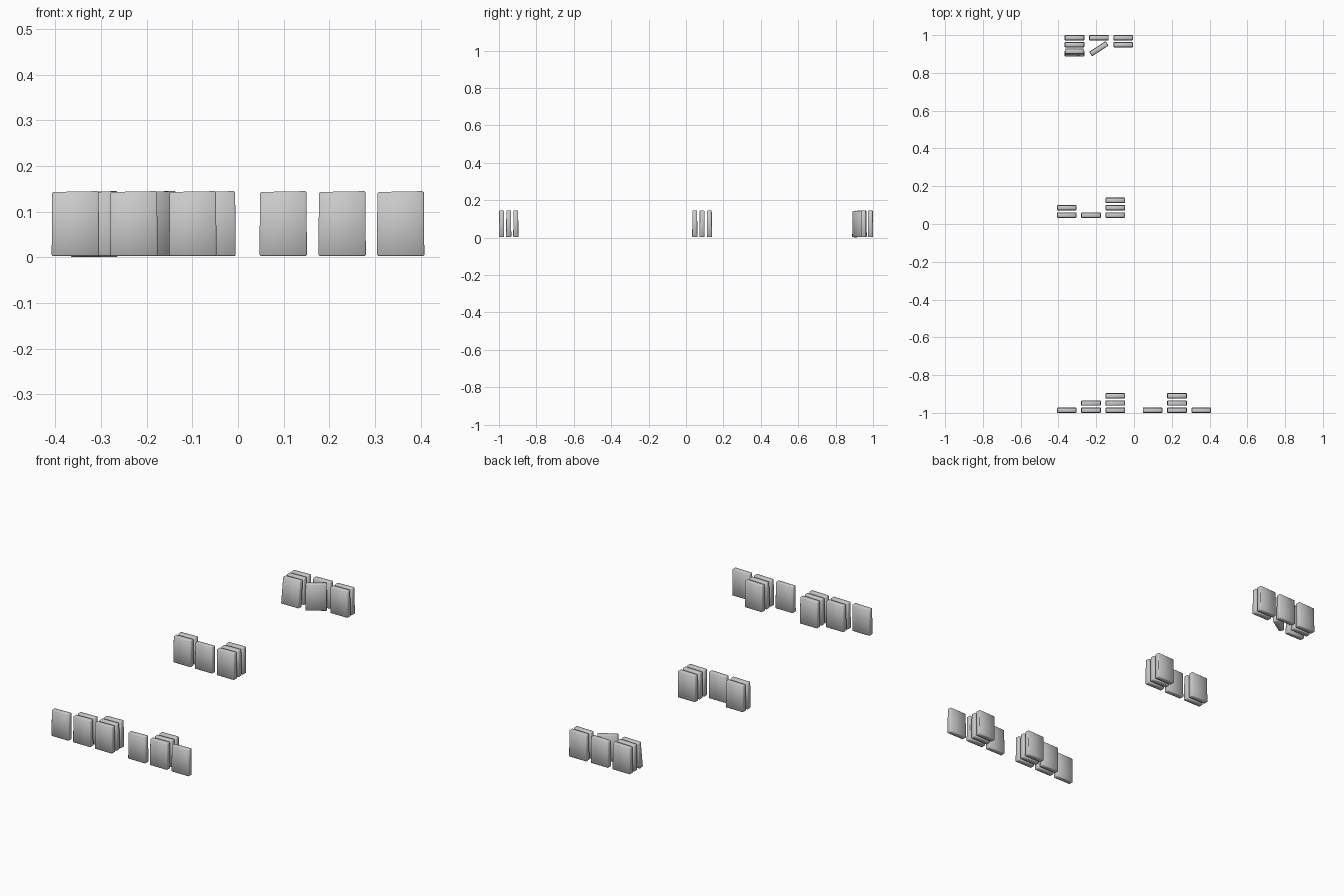
import bpy, bmesh, math
from mathutils import Matrix

if "Cube" in bpy.data.objects:
    bpy.data.objects.remove(bpy.data.objects["Cube"])

W, T, H = 0.104, 0.028, 0.142   # slab width, thickness, height


def slab_mesh():
    # slightly irregular stone slab with softened edges, origin at base centre
    bm = bmesh.new()
    bmesh.ops.create_cube(bm, size=1, matrix=Matrix.Translation((0, 0, 0.5)))
    for v in bm.verts:
        top, right = v.co.z > 0.5, v.co.x > 0
        v.co.x *= W * (0.975 if top else 1.0)
        v.co.y *= T * (0.9 if top else 1.0)
        v.co.z *= H - (0 if right else 0.002)
    bmesh.ops.bevel(bm, geom=bm.edges[:], offset=0.0025, segments=1,
                    affect='EDGES', profile=0.5)
    me = bpy.data.meshes.new("slab")
    bm.to_mesh(me)
    bm.free()
    for p in me.polygons:
        p.use_smooth = True
    return me


MESH = slab_mesh()


def slab(name, x, y, z=0.003, lean=0, turn=0):
    ob = bpy.data.objects.new(name, MESH)
    ob.location = (x, y, z)
    ob.rotation_euler = (math.radians(lean), 0, math.radians(turn))
    bpy.context.collection.objects.link(ob)


def row(name, columns, y0, step):
    # columns: (x centre, number of slabs stacked in depth)
    for c, (x, n) in enumerate(columns):
        for i in range(n):
            slab(f"{name}_slab_{c + 1}_{i + 1}", x, y0 + i * step)


# front row: two groups of three columns
row("front_left", [(-0.356, 1), (-0.228, 2), (-0.099, 3)], -0.986, 0.038)
row("front_right", [(0.099, 1), (0.228, 3), (0.356, 1)], -0.986, 0.038)

# middle row
row("middle", [(-0.356, 2), (-0.228, 1), (-0.099, 3)], 0.047, 0.039)

# back row, stacked towards the front
row("back", [(-0.315, 2), (-0.186, 1), (-0.057, 2)], 0.986, -0.037)

# leaning slab and turned slab
slab("leaning_slab", -0.315, 0.901, 0.002, lean=-6)
slab("turned_slab", -0.186, 0.928, turn=33)
